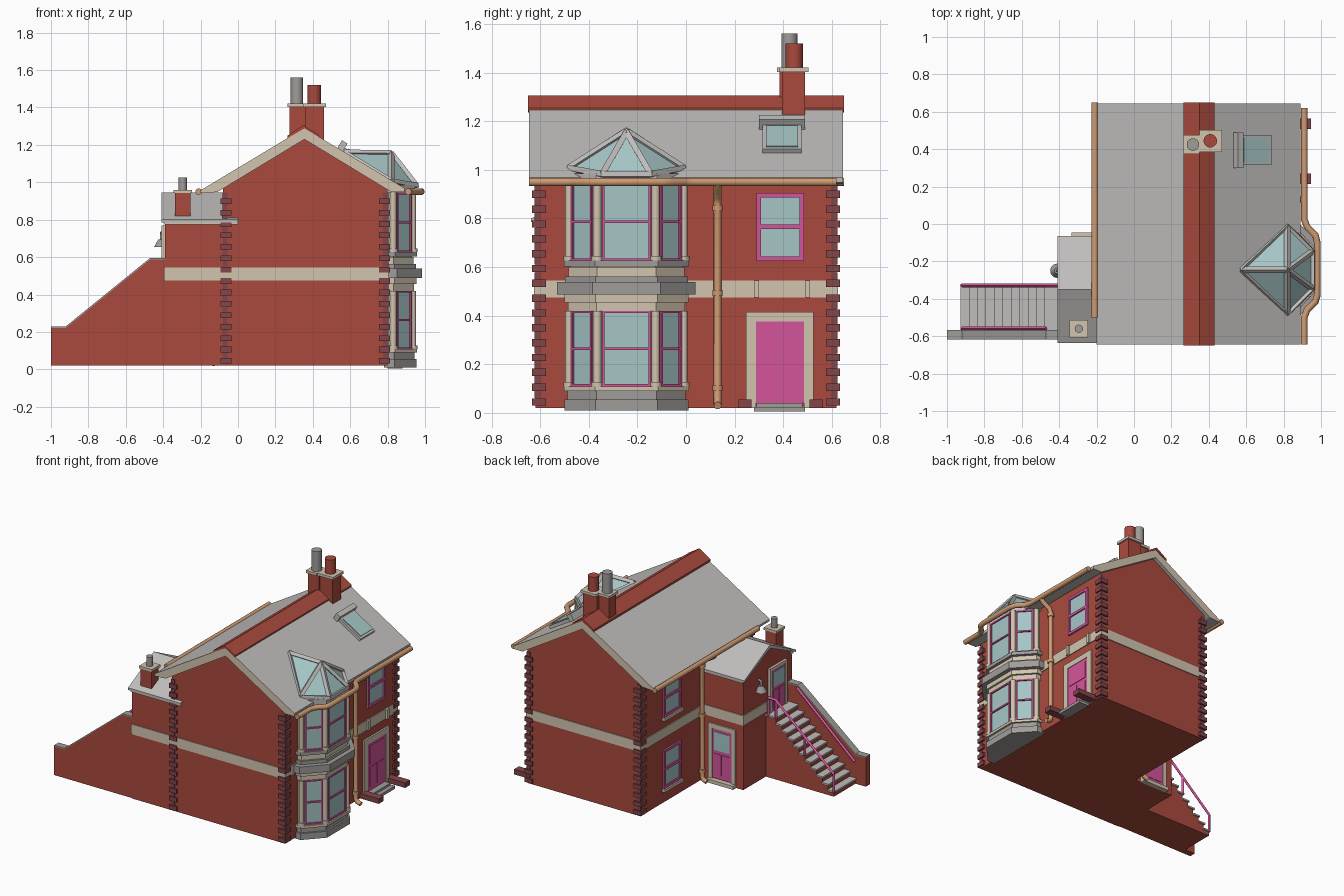
import bpy, bmesh, math
from mathutils import Vector

if "Cube" in bpy.data.objects:
    bpy.data.objects.remove(bpy.data.objects["Cube"])


def material(name, code):
    rgb = [int(code[i:i + 2], 16) / 255 for i in (0, 2, 4)]
    col = [((c + 0.055) / 1.055) ** 2.4 for c in rgb] + [1]
    m = bpy.data.materials.new(name)
    m.use_nodes = True
    m.diffuse_color = col
    m.node_tree.nodes["Principled BSDF"].inputs["Base Color"].default_value = col
    return m


brick = material("red brick", "AA4A3E")
dark_brick = material("dark brick", "83454A")
slate = material("light slate", "C0BEBC")
cream = material("cream stone", "D2C5AF")
stone = material("grey stone", "A09D9A")
pink = material("pink paint", "D4559A")
glass = material("pale glass", "A6C6C6")
copper = material("copper", "CF9B72")


def build(name, bm, *mats):
    bmesh.ops.recalc_face_normals(bm, faces=bm.faces)
    me = bpy.data.meshes.new(name)
    bm.to_mesh(me)
    bm.free()
    ob = bpy.data.objects.new(name, me)
    bpy.context.collection.objects.link(ob)
    for m in mats:
        me.materials.append(m)
    return ob


def add_prism(bm, pts, lo, hi, axis="z"):
    place = {"x": lambda p, t: (t, p[0], p[1]), "y": lambda p, t: (p[0], t, p[1]),
             "z": lambda p, t: (p[0], p[1], t)}[axis]
    a = [bm.verts.new(place(p, lo)) for p in pts]
    b = [bm.verts.new(place(p, hi)) for p in pts]
    bm.faces.new(a)
    bm.faces.new(b[::-1])
    for i in range(len(pts)):
        j = (i + 1) % len(pts)
        bm.faces.new((a[i], a[j], b[j], b[i]))


def prism(name, pts, lo, hi, mat, axis="z"):
    bm = bmesh.new()
    add_prism(bm, pts, lo, hi, axis)
    return build(name, bm, mat)


def boxes(name, items, mat):
    bm = bmesh.new()
    for x0, x1, y0, y1, z0, z1 in items:
        add_prism(bm, [(x0, y0), (x1, y0), (x1, y1), (x0, y1)], z0, z1)
    return build(name, bm, mat)


def plates(name, p, q, items, mat):
    # upright plates on the wall from p to q: along start, end, bottom, top, outward depth
    p, q = Vector(p), Vector(q)
    d = (q - p).normalized()
    n = Vector((d.y, -d.x))
    bm = bmesh.new()
    for a, b, z0, z1, out in items:
        add_prism(bm, [p + d * a - n * 0.005, p + d * b - n * 0.005,
                       p + d * b + n * out, p + d * a + n * out], z0, z1)
    return build(name, bm, mat)


def tube(name, paths, r, mat, res=3):
    cu = bpy.data.curves.new(name, "CURVE")
    cu.dimensions = "3D"
    cu.bevel_depth, cu.bevel_resolution, cu.use_fill_caps = r, res, True
    for path in paths:
        sp = cu.splines.new("POLY")
        sp.points.add(len(path) - 1)
        for pt, co in zip(sp.points, path):
            pt.co = (*co, 1)
        sp.use_smooth = res > 0
    cu.materials.append(mat)
    ob = bpy.data.objects.new(name, cu)
    bpy.context.collection.objects.link(ob)


def cylinder(name, x, y, z0, z1, r, mat, r2=None):
    bpy.ops.mesh.primitive_cone_add(vertices=20, radius1=r, radius2=r if r2 is None else r2,
                                    depth=z1 - z0, location=(x, y, (z0 + z1) / 2))
    ob = bpy.context.object
    ob.name = name
    ob.data.materials.append(mat)
    bpy.ops.object.shade_smooth_by_angle()


def window(name, p, q, z0, z1, w=0.014):
    L = (Vector(q) - Vector(p)).length
    m = (z0 + z1) / 2
    plates(name + "_glass", p, q, [(0, L, z0, z1, 0.003)], glass)
    plates(name + "_frame", p, q, [(0, w, z0, z1, 0.012), (L - w, L, z0, z1, 0.012),
           (0, L, z0, z0 + w, 0.012), (0, L, z1 - w, z1, 0.012),
           (0, L, m - w / 2, m + w / 2, 0.012)], pink)


# Main walls and stone band
X0, X1, Y = -0.08, 0.8, 0.62
prism("main_walls", [(X0, 0.02), (X1, 0.02), (X1, 0.97), (0.355, 1.24), (X0, 0.97)], -Y, Y, brick, "y")
boxes("stone_band", [(X0 - 0.006, X1 + 0.006, -Y - 0.006, Y + 0.006, 0.475, 0.545),
                     (-0.396, 0, -Y - 0.006, -0.074, 0.475, 0.545)], cream)
boxes("band_brackets", [(X1, X1 + 0.02, y, y + 0.02, 0.475, 0.545) for y in (0.28, 0.49)], cream)

# Corner quoins, long and short in turn
for cx, sx in ((X0, 1), (X1, -1)):
    for sy in (-1, 1):
        blocks = []
        for i in range(30):
            out, run = (0.014, 0.045) if i % 2 == 0 else (0.004, 0.024)
            xs = sorted((cx - sx * out, cx + sx * run))
            ys = sorted((sy * (Y + out), sy * (Y - run)))
            blocks.append((*xs, *ys, 0.03 + i * 0.0305, 0.06 + i * 0.0305))
        boxes("corner_quoins", blocks, dark_brick)

# Main roof with cream gable edges
bm = bmesh.new()
add_prism(bm, [(-0.2, 0.957), (0.355, 1.29), (0.89, 0.969), (0.89, 0.948), (0.82, 0.948),
               (0.355, 1.23), (-0.11, 0.948), (-0.2, 0.942)], -0.645, 0.645, "y")
bm.normal_update()
for f in bm.faces:
    f.material_index = int(abs(f.normal.y) > 0.9)
build("main_roof", bm, slate, cream)
prism("ridge_cap", [(0.265, 1.236), (0.265, 1.25), (0.35, 1.305), (0.43, 1.255), (0.43, 1.243),
                    (0.355, 1.288)], -0.65, 0.65, brick, "y")

# Main chimney
boxes("chimney_stack", [(0.275, 0.36, 0.385, 0.465, 1.1, 1.405), (0.35, 0.46, 0.395, 0.49, 1.1, 1.405)], brick)
boxes("chimney_cap", [(0.265, 0.35, 0.375, 0.475, 1.402, 1.42), (0.35, 0.47, 0.385, 0.503, 1.402, 1.42)], cream)
cylinder("grey_chimney_pot", 0.315, 0.425, 1.41, 1.56, 0.033, stone)
cylinder("red_chimney_pot", 0.408, 0.445, 1.41, 1.52, 0.036, brick)

# Skylight lying on the street slope
sky = [boxes("skylight_frame", [(-0.1, 0.1, -0.08, 0.08, -0.01, 0.018)], slate),
       boxes("skylight_glass", [(-0.075, 0.085, -0.065, 0.065, 0.01, 0.024)], glass),
       boxes("skylight_hood", [(-0.125, -0.09, -0.095, 0.095, -0.01, 0.045)], slate)]
for ob in sky:
    ob.location = (0.64, 0.395, 1.122)
    ob.rotation_euler = (0, math.atan(0.6), 0)

# Bay window
MID = -0.245


def bay(o):
    half = [(0.78, -0.235 - o), (0.83 + o * 0.4, -0.235 - o), (0.935 + o, -0.12 - o * 0.4)]
    return [(x, MID + y) for x, y in half] + [(x, MID - y) for x, y in half[::-1]]


for name, o, z0, z1, mat in (("bay_core", -0.005, 0.02, 0.97, cream), ("bay_foot", 0.02, 0.01, 0.055, stone),
                             ("bay_plinth", 0.008, 0.055, 0.09, stone), ("bay_low_sill", 0.022, 0.09, 0.108, cream),
                             ("bay_low_lintel", 0.006, 0.42, 0.46, cream), ("bay_corbel", 0.02, 0.455, 0.49, cream),
                             ("bay_ledge", 0.05, 0.487, 0.538, stone), ("bay_apron", 0.018, 0.538, 0.562, stone),
                             ("bay_panel", 0.004, 0.562, 0.6, cream), ("bay_high_sill", 0.022, 0.602, 0.626, stone),
                             ("bay_fascia", 0.012, 0.945, 0.985, slate)):
    prism(name, bay(o), z0, z1, mat)
corners = bay(0)
for z0, z1 in ((0.108, 0.42), (0.626, 0.945)):
    for i in (1, 2, 3):
        a, b = Vector(corners[i]), Vector(corners[i + 1])
        d = (b - a).normalized() * 0.02
        window("bay_window", a + d, b - d, z0, z1, 0.01)
    for x, y in corners[1:5]:
        cylinder("bay_post", x, y, z0, z1, 0.017, cream)
        cylinder("bay_post_base", x, y, z0, z0 + 0.02, 0.024, cream)

# Glazed bay roof with light bars
top, back = (0.82, MID, 1.155), (0.57, MID, 1.158)
rim = [(0.82, -0.48, 1.005), (0.955, -0.345, 0.982), (0.955, -0.145, 0.982), (0.82, -0.01, 1.005)]
bm = bmesh.new()
vt, vb, *vr = [bm.verts.new(p) for p in (top, back, *rim)]
loop = [vb, *vr]
for i in range(5):
    bm.faces.new((vt, loop[i], loop[(i + 1) % 5]))
build("bay_roof_glass", bm, glass)
tube("bay_roof_bars", [[top, p] for p in (back, *rim)] + [[back, *rim, back]], 0.017, slate, 0)

# Street window, door and steps
window("street_window", (X1, 0.29), (X1, 0.485), 0.625, 0.905, 0.018)


def door(name, p, q, z0, z1, glazed, edge=0.04):
    L = (Vector(q) - Vector(p)).length
    h = z1 - z0
    if edge:
        plates(name + "_surround", p, q, [(-edge, 0, z0 - 0.02, z1 + edge, 0.012),
               (L, L + edge, z0 - 0.02, z1 + edge, 0.012), (0, L, z1, z1 + edge, 0.012)], cream)
    plates(name + "_leaf", p, q, [(0, L, z0, z1, 0.008)], pink)
    cols = ((0.1, 0.47), (0.53, 0.9))
    plates(name + "_low_panels", p, q, [(a * L, b * L, z0 + 0.08 * h, z0 + 0.5 * h, 0.012) for a, b in cols], pink)
    plates(name + "_top_panel", p, q, [(0.1 * L, 0.9 * L, z0 + 0.57 * h, z1 - 0.06 * h, 0.012)],
           glass if glazed else pink)


door("street_door", (X1, 0.287), (X1, 0.485), 0.04, 0.375, False)
boxes("street_door_step", [(X1, 0.88, 0.28, 0.49, 0.005, 0.025), (X1, 0.85, 0.29, 0.48, 0.025, 0.04)], stone)
boxes("step_side_blocks", [(X1, 0.945, y, y + 0.055, 0.02, 0.055) for y in (0.215, 0.508)], dark_brick)

# Rear windows
for z in (0.12, 0.62):
    window("rear_window", (X0, 0.37), (X0, 0.18), z, z + 0.27, 0.018)
    boxes("rear_window_sill", [(X0 - 0.022, X0, 0.17, 0.38, z - 0.02, z)], cream)

# Gutters and downpipes
gx, gz = 0.91, 0.95
tube("street_gutter", [[(gx, -0.645, gz), (gx, -0.5, gz), (0.925, -0.46, gz), (0.97, -0.415, gz), (0.98, -0.38, gz),
     (0.98, -0.1, gz), (0.97, -0.06, gz), (0.925, -0.015, gz), (gx, 0.025, gz), (gx, 0.62, gz)]], 0.018, copper)
tube("rear_gutter", [[(-0.21, -0.5, gz), (-0.21, 0.65, gz)]], 0.018, copper)
tube("street_downpipe", [[(gx, 0.13, gz), (0.895, 0.13, 0.925), (0.835, 0.13, 0.89), (0.825, 0.13, 0.86),
                          (0.825, 0.13, 0.06), (0.835, 0.13, 0.04), (0.865, 0.13, 0.03)]], 0.016, copper)
tube("rear_downpipe", [[(-0.21, -0.03, gz), (-0.195, -0.03, 0.925), (-0.12, -0.03, 0.88), (-0.105, -0.03, 0.85),
                        (-0.105, -0.03, 0.06), (-0.115, -0.03, 0.04), (-0.14, -0.03, 0.03)]], 0.016, copper)
for x, y in ((0.825, 0.13), (-0.105, -0.03)):
    for z in (0.09, 0.48, 0.83):
        cylinder("pipe_collar", x, y, z, z + 0.025, 0.021, copper)

# Rear annex
AX = -0.39
prism("annex_walls", [(-Y, 0.02), (-0.08, 0.02), (-0.08, 0.79), (-0.35, 0.925), (-Y, 0.79)], AX, 0, brick, "x")
prism("annex_roof", [(-0.637, 0.8), (-0.35, 0.945), (-0.063, 0.8), (-0.063, 0.785), (-0.35, 0.92),
                     (-0.637, 0.785)], -0.41, 0, slate, "x")
boxes("annex_eaves", [(AX - 0.004, 0, -0.632, -0.6, 0.775, 0.8), (AX - 0.004, 0, -0.1, -0.068, 0.775, 0.8)], cream)
boxes("annex_chimney", [(-0.338, -0.253, -0.6, -0.52, 0.82, 0.945)], brick)
boxes("annex_chimney_cap", [(-0.345, -0.245, -0.607, -0.513, 0.943, 0.96)], cream)
cylinder("annex_chimney_pot", -0.295, -0.56, 0.95, 1.025, 0.022, stone)
door("annex_door", (-0.155, -0.08), (-0.305, -0.08), 0.05, 0.4, True, 0.03)
boxes("annex_door_step", [(-0.335, -0.125, -0.08, -0.045, 0.02, 0.045)], cream)
door("upper_door", (AX - 0.006, -0.375), (AX - 0.006, -0.525), 0.46, 0.75, True, 0.02)
cylinder("wall_lamp_shade", -0.41, -0.25, 0.655, 0.695, 0.038, stone, 0.016)
tube("wall_lamp_arm", [[(-0.41, -0.25, 0.69), (-0.41, -0.25, 0.73), (AX, -0.25, 0.73)]], 0.008, stone)

# Outside stair with side wall
line = [(-1, 0.222), (-0.92, 0.222), (-0.47, 0.587), (AX, 0.587)]
prism("stair_wall", [(-1, 0.02)] + line + [(AX, 0.02)], -0.615, -0.57, brick, "y")
prism("stair_wall_coping", line + [(x, z + 0.008) for x, z in line[::-1]], -0.618, -0.567, stone, "y")
N, run, rise = 10, 0.045, 0.04
steps = [(-0.92 + i * run, 0.02 + (i + 1) * rise) for i in range(N)] + [(-0.47, 0.46)]
boxes("stair_risers", [(x, AX if i == N else x + run, -0.575, -0.33, 0.02, z - 0.012)
                       for i, (x, z) in enumerate(steps)], brick)
boxes("stair_treads", [(x - 0.008, AX if i == N else x + run, -0.57, -0.322, z - 0.012, z)
                       for i, (x, z) in enumerate(steps)], slate)

# Stair railings
rail = [(-0.92, 0.18), (-0.47, 0.58), (-0.41, 0.58)]
tube("stair_railing", [[(x, -0.328, z) for x, z in rail]] +
     [[(x, -0.328, z - 0.13), (x, -0.328, z)] for x, z in (rail[0], (-0.695, 0.38), *rail[1:])], 0.011, pink, 0)
tube("wall_handrail", [[(x, -0.56, z) for x, z in rail[:2]]], 0.011, pink, 0)
